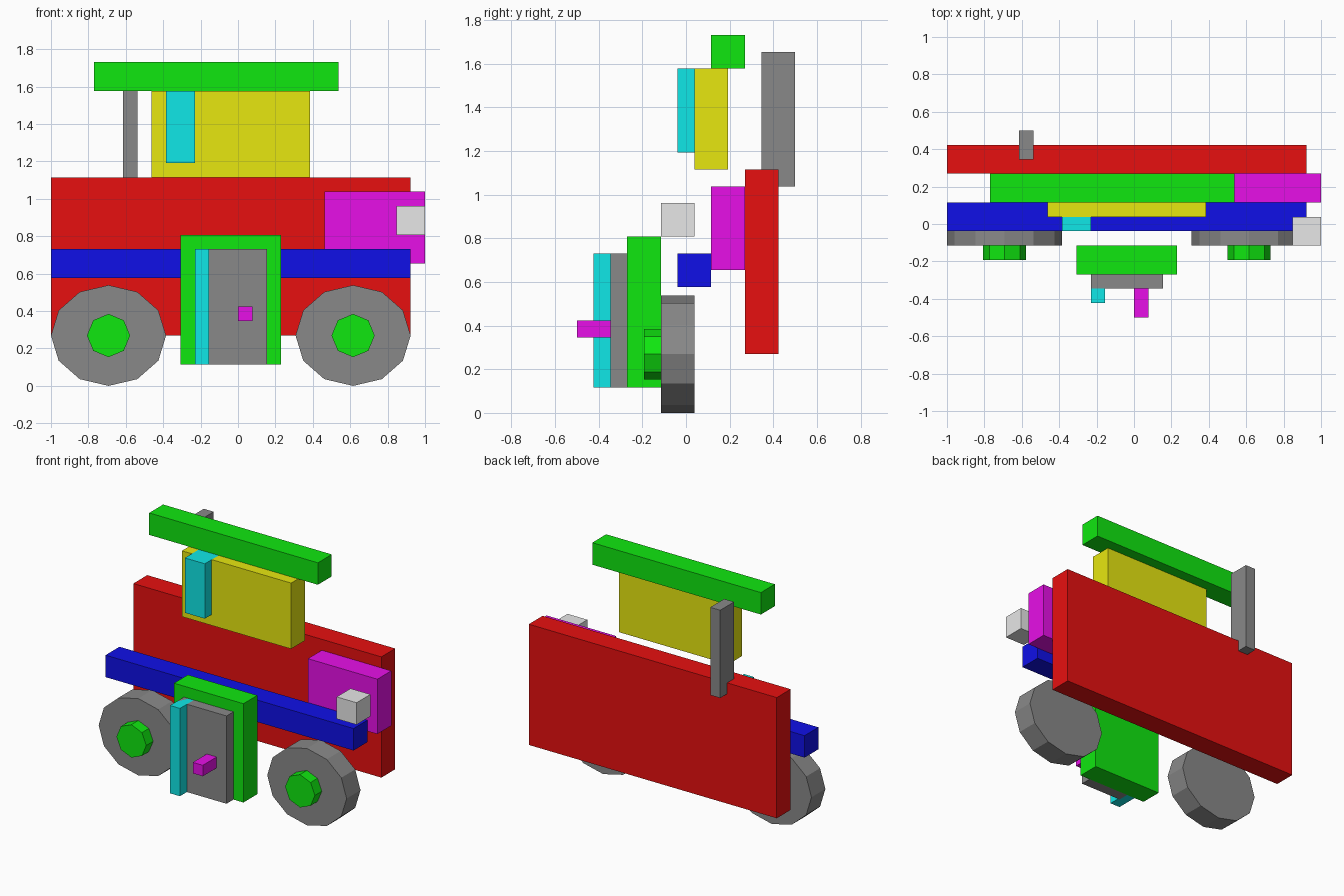
import bpy, bmesh, math
from mathutils import Matrix

if "Cube" in bpy.data.objects:
    bpy.data.objects.remove(bpy.data.objects["Cube"])

U = 1 / 13          # base module: every part sits on this grid
DEPTH = 2 * U       # every part has the same thickness


def material(name, rgb):
    m = bpy.data.materials.new(name)
    m.diffuse_color = (*rgb, 1)
    m.use_nodes = True
    m.node_tree.nodes["Principled BSDF"].inputs["Base Color"].default_value = m.diffuse_color
    return m


HI, LO = 0.8, 0.005
RED = material("red", (HI, LO, LO))
GREEN = material("green", (LO, HI, LO))
BLUE = material("blue", (LO, LO, HI))
YELLOW = material("yellow", (HI, HI, LO))
CYAN = material("cyan", (LO, HI, HI))
MAGENTA = material("magenta", (HI, LO, HI))
GREY = material("grey", (0.25, 0.25, 0.25))
WHITE = material("light grey", (0.8, 0.8, 0.8))


def finish(name, bm, mat):
    mesh = bpy.data.meshes.new(name)
    bmesh.ops.recalc_face_normals(bm, faces=bm.faces)
    bm.to_mesh(mesh)
    bm.free()
    mesh.materials.append(mat)
    bpy.context.collection.objects.link(bpy.data.objects.new(name, mesh))


def slab(name, x0, x1, front, z0, z1, mat):
    """Box in grid units; front is its -y face."""
    size = ((x1 - x0) * U, DEPTH, (z1 - z0) * U)
    centre = ((x0 + x1) / 2 * U, front * U + DEPTH / 2, (z0 + z1) / 2 * U)
    bm = bmesh.new()
    bmesh.ops.create_cube(bm, size=1, matrix=Matrix.Translation(centre) @ Matrix.Diagonal((*size, 1)))
    finish(name, bm, mat)


def disc(name, x, front, rx, rz, sides, mat):
    """Faceted (possibly oval) disc with its axis along y."""
    bm = bmesh.new()
    pts = [(x * U + rx * math.cos(a), front * U, 3.5 * U + rz * math.sin(a))
           for a in (2 * math.pi * i / sides for i in range(sides))]
    face = bm.faces.new([bm.verts.new(p) for p in pts])
    ext = bmesh.ops.extrude_face_region(bm, geom=[face], use_keep_orig=True)["geom"]
    bmesh.ops.translate(bm, vec=(0, DEPTH, 0),
                        verts=[v for v in ext if isinstance(v, bmesh.types.BMVert)])
    finish(name, bm, mat)


# Body, cabin and roof
slab("exhaust_post", -8, -7, 4.5, 13.5, 21.5, GREY)
slab("body_panel", -13, 12, 3.5, 3.5, 14.5, RED)
slab("roof", -10, 7, 1.5, 20.5, 22.5, GREEN)
slab("cabin", -6, 5, 0.5, 14.5, 20.5, YELLOW)
slab("cabin_window", -5, -3, -0.5, 15.5, 20.5, CYAN)

# Nose, lamp and side stripe
slab("nose", 6, 13, 1.5, 8.5, 13.5, MAGENTA)
slab("side_stripe", -13, 12, -0.5, 7.5, 9.5, BLUE)
slab("headlamp", 11, 13, -1.5, 10.5, 12.5, WHITE)

# Door
slab("door_frame", -4, 3, -3.5, 1.5, 10.5, GREEN)
slab("door", -3, 2, -4.5, 1.5, 9.5, GREY)
slab("door_hinge_strip", -3, -2, -5.5, 1.5, 9.5, CYAN)
slab("door_handle", 0, 1, -6.5, 4.5, 5.5, MAGENTA)

# Wheels and hubs
for side, x in (("left", -9), ("right", 8)):
    disc(side + "_wheel", x, -1.5, 4 * U, 3.5 * U, 12, GREY)
    disc(side + "_hub", x, -2.5, 1.5 * U, 1.5 * U, 8, GREEN)
